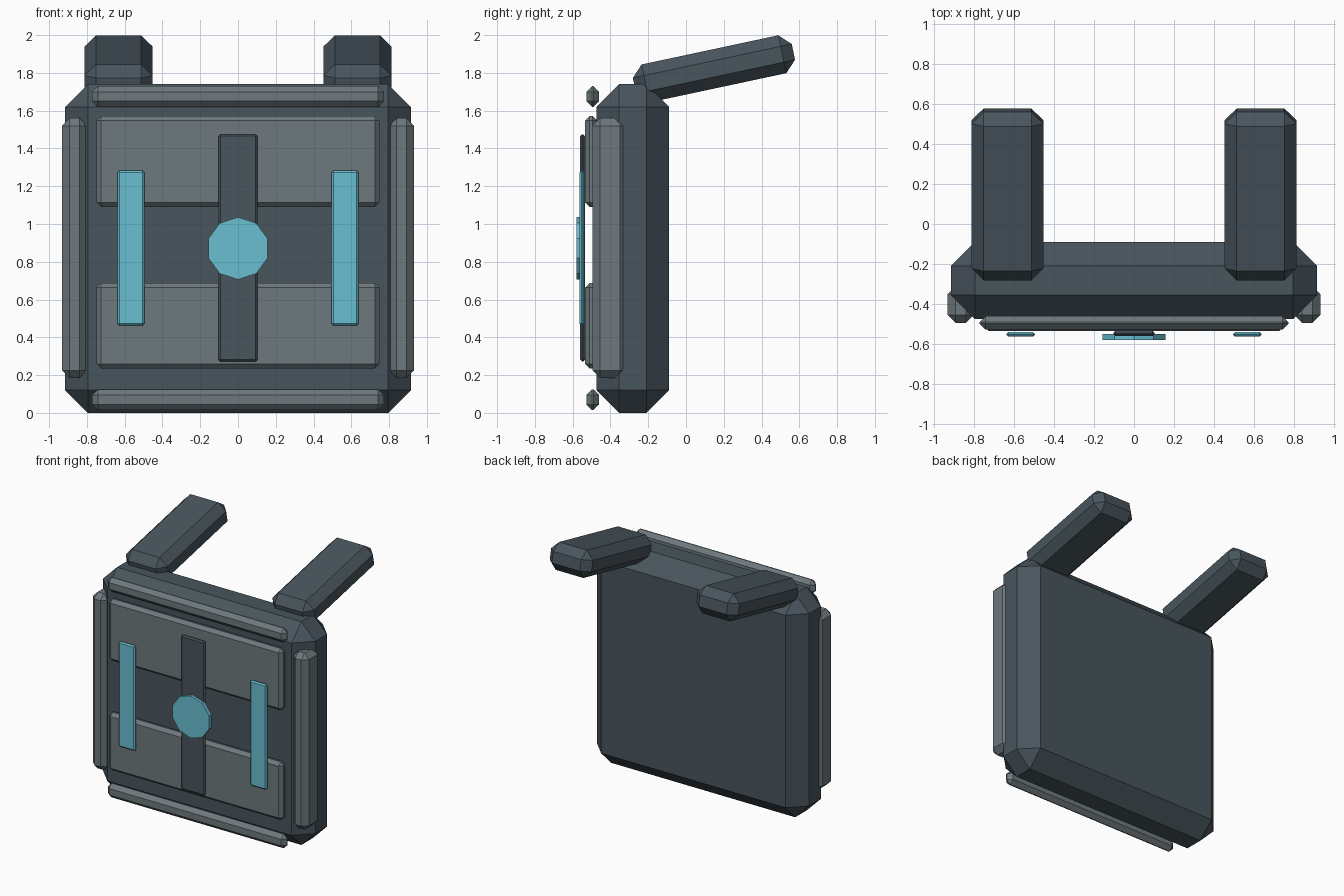
import bpy, math

if "Cube" in bpy.data.objects:
    bpy.data.objects.remove(bpy.data.objects["Cube"])


def material(name, rgb):
    m = bpy.data.materials.new(name)
    m.diffuse_color = (*rgb, 1)
    m.use_nodes = True
    m.node_tree.nodes["Principled BSDF"].inputs["Base Color"].default_value = m.diffuse_color
    return m


SLATE = material("dark_slate", (0.065, 0.09, 0.11))
STEEL = material("steel_grey", (0.155, 0.19, 0.205))
CYAN = material("cyan_glow", (0.14, 0.52, 0.64))


def finish(obj, name, mat, bevel):
    obj.name = name
    obj.data.materials.append(mat)
    if bevel:
        mod = obj.modifiers.new("chamfer", 'BEVEL')
        mod.width = bevel
        mod.segments = 1
        mod.limit_method = 'NONE'
    return obj


def box(name, x, y, z, bevel, mat, tilt=0):
    """Chamfered box from (min, max) ranges, tilted about its centre."""
    bpy.ops.mesh.primitive_cube_add(
        size=1, location=[(a + b) / 2 for a, b in (x, y, z)])
    obj = bpy.context.object
    obj.scale = [b - a for a, b in (x, y, z)]
    bpy.ops.object.transform_apply(location=False, rotation=False, scale=True)
    obj.rotation_euler.x = tilt
    return finish(obj, name, mat, bevel)


def pair(name, x, *args, **kw):
    """The same box on the right and left sides."""
    box(name + "_right", x, *args, **kw)
    box(name + "_left", (-x[1], -x[0]), *args, **kw)


# Main pack body
box("body", (-0.915, 0.915), (-0.475, -0.09), (0, 1.74), 0.12, SLATE)

# Shoulder arms sloping up toward the back
pair("shoulder_arm", (0.453, 0.812), (-0.282, 0.578), (1.719, 1.924),
     0.06, SLATE, tilt=math.radians(12.05))

# Side rails
pair("side_rail", (0.80, 0.932), (-0.495, -0.31), (0.185, 1.56), 0.04, STEEL)

# Top and bottom trim bars
for name, z in (("top_trim", 1.675), ("bottom_trim", 0.07)):
    box(name, (-0.772, 0.772), (-0.528, -0.46), (z - 0.055, z + 0.055), 0.03, STEEL)

# Front armour plates
box("upper_plate", (-0.75, 0.75), (-0.535, -0.47), (1.09, 1.572), 0.025, STEEL)
box("lower_plate", (-0.75, 0.75), (-0.535, -0.47), (0.235, 0.688), 0.025, STEEL)

# Central spine and light strips
box("center_spine", (-0.103, 0.103), (-0.56, -0.535), (0.272, 1.475), 0.01, SLATE)
pair("light_strip", (0.495, 0.638), (-0.563, -0.54), (0.462, 1.283), 0.01, CYAN)

# Ten-sided core
bpy.ops.mesh.primitive_cylinder_add(
    vertices=10, radius=0.165, depth=0.03, location=(0, -0.566, 0.871),
    rotation=(math.pi / 2, 0, 0))
finish(bpy.context.object, "core_disc", CYAN, 0)
